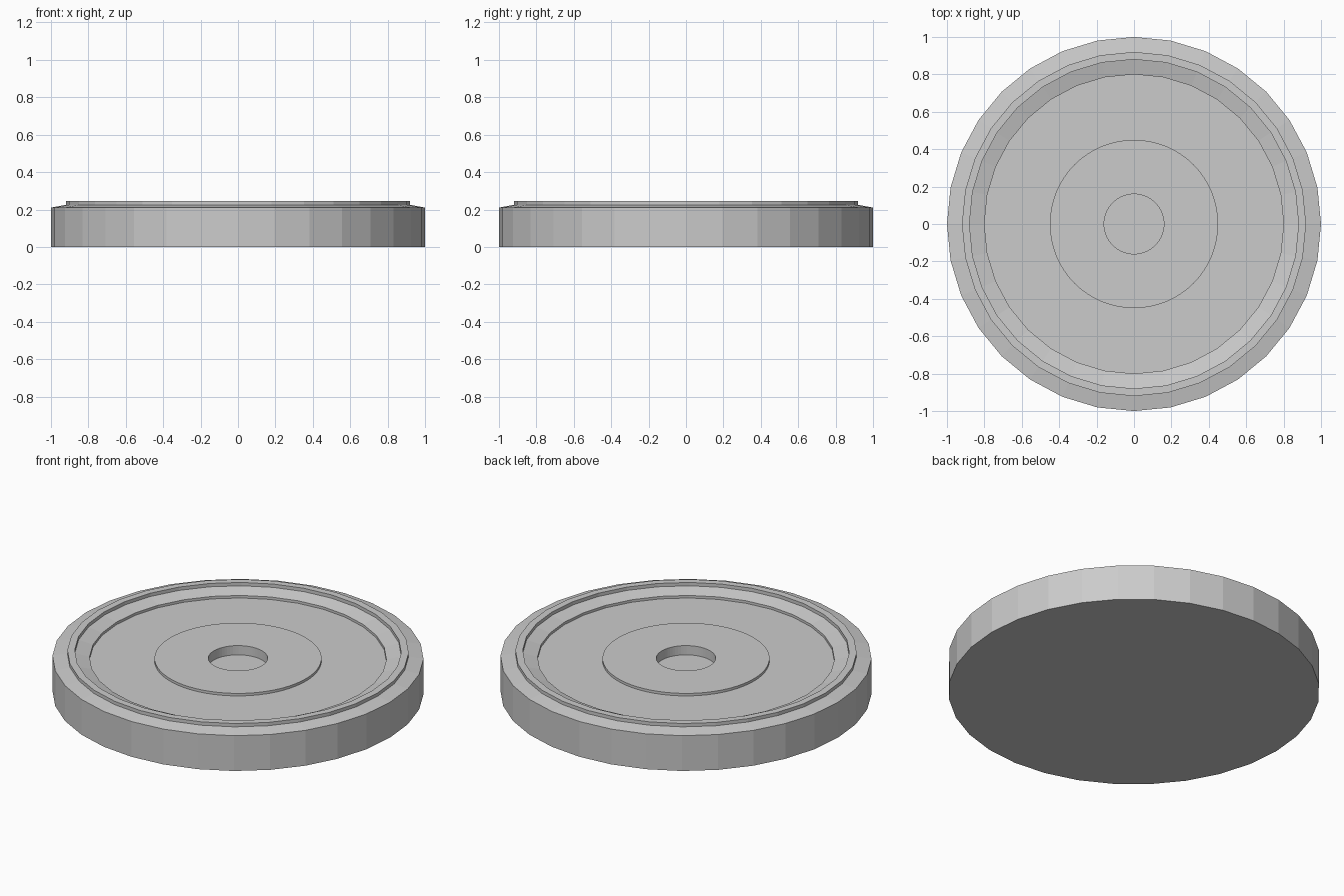
import bpy
import bmesh
from math import cos, sin, tau

if "Cube" in bpy.data.objects:
    bpy.data.objects.remove(bpy.data.objects["Cube"])

# Single plain grey
grey = bpy.data.materials.new("light grey")
grey.use_nodes = True
colour = (0.6, 0.6, 0.6, 1)
grey.diffuse_color = colour
grey.node_tree.nodes["Principled BSDF"].inputs["Base Color"].default_value = colour


def lathe(name, profile, sides, cap_start=True, cap_end=True):
    """Spin (radius, height) points about z, ordered from bottom outside to top inside."""
    bm = bmesh.new()
    rings = [[bm.verts.new((r * cos(tau * i / sides), r * sin(tau * i / sides), z))
              for i in range(sides)] for r, z in profile]
    for low, high in zip(rings, rings[1:]):
        for i in range(sides):
            j = (i + 1) % sides
            bm.faces.new((low[i], low[j], high[j], high[i]))
    if cap_start:
        bm.faces.new(rings[0][::-1])
    if cap_end:
        bm.faces.new(rings[-1])
    mesh = bpy.data.meshes.new(name)
    bm.to_mesh(mesh)
    bm.free()
    mesh.materials.append(grey)
    obj = bpy.data.objects.new(name, mesh)
    bpy.context.collection.objects.link(obj)
    return obj


RIM, SHOULDER, FLOOR, DISC, WELL = 0.245, 0.225, 0.19, 0.205, 0.15

# Faceted body: side wall, sloped shoulder, raised lip, inner slope, step to the floor
body = [(1, 0), (1, 0.21), (0.92, SHOULDER), (0.92, RIM), (0.88, RIM),
        (0.88, SHOULDER), (0.8, DISC), (0.8, FLOOR), (0.45, FLOOR)]
lathe("dish_body", body, 32, cap_end=False)

# Raised centre disc with a round recess
centre = [(0.45, FLOOR - 0.01), (0.45, DISC), (0.16, DISC), (0.16, WELL)]
lathe("centre_disc", centre, 64, cap_start=False)
